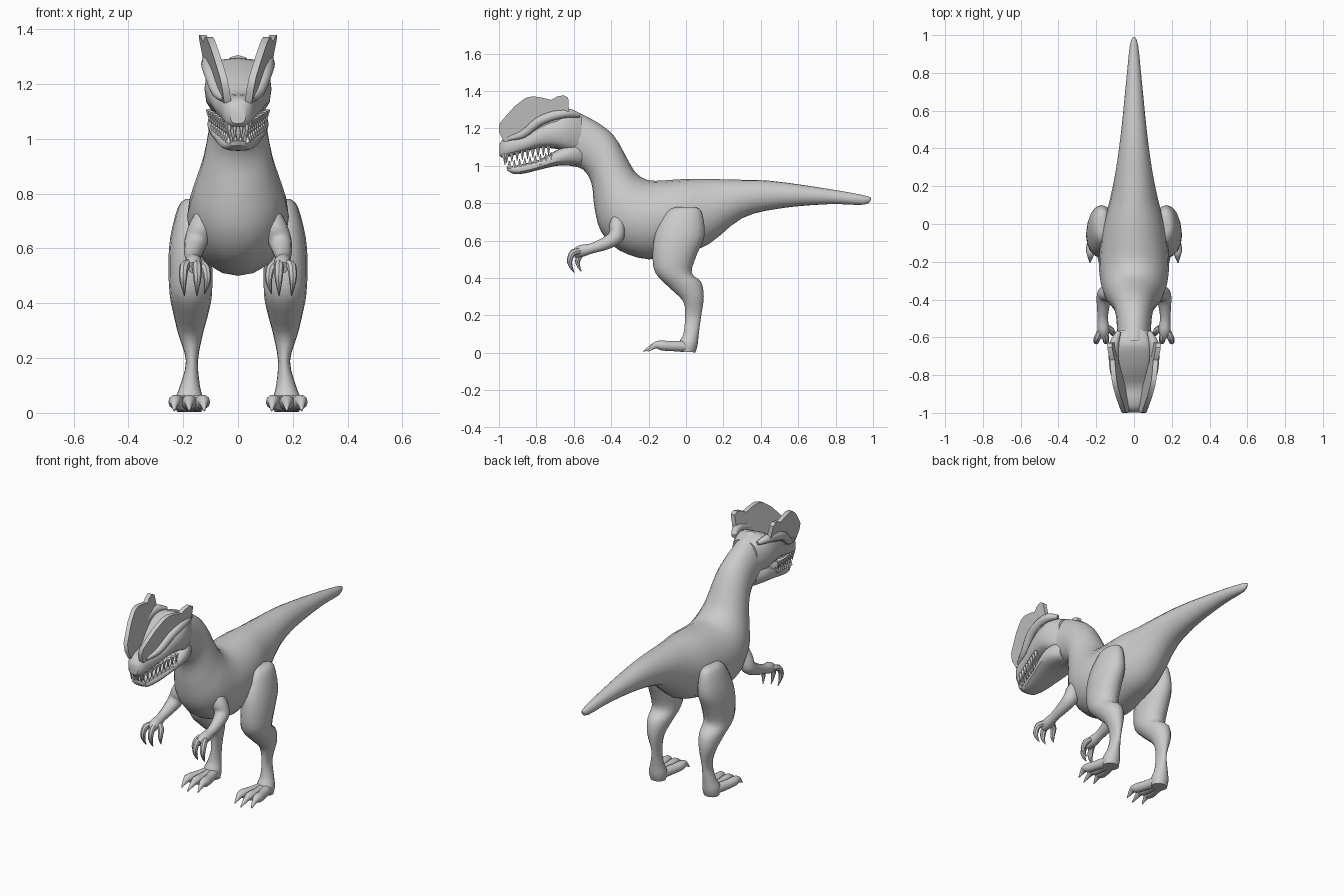
import bpy, bmesh, math
from mathutils import Vector as V


def material(name, rgb):
    m = bpy.data.materials.new(name)
    m.diffuse_color = (*rgb, 1)
    return m


SKIN = material("grey skin", (0.6, 0.6, 0.6))
TOOTH = material("white teeth", (0.9, 0.9, 0.9))


def finish(name, bm, mat, mirror, angle=40):
    bmesh.ops.recalc_face_normals(bm, faces=bm.faces)
    me = bpy.data.meshes.new(name)
    bm.to_mesh(me)
    bm.free()
    me.materials.append(mat)
    ob = bpy.data.objects.new(name, me)
    bpy.context.collection.objects.link(ob)
    if mirror:
        ob.modifiers.new("mirror", 'MIRROR').use_mirror_merge = False
    bpy.ops.object.select_all(action='DESELECT')
    ob.select_set(True)
    bpy.context.view_layer.objects.active = ob
    bpy.ops.object.shade_smooth_by_angle(angle=math.radians(angle))
    return ob


def spline(a, b, c, d, t):
    return 0.5 * (2 * b + (c - a) * t + (2 * a - 5 * b + 4 * c - d) * t * t
                  + (3 * b - a - 3 * c + d) * t ** 3)


def loft(name, strands, mat=SKIN, mirror=False, sides=16, steps=3, power=1.0):
    """Skin each strand of (centre, u, v) rings, smoothly interpolated."""
    bm = bmesh.new()
    for rings in strands:
        fine = []
        for i in range(len(rings) - 1):
            q = [rings[max(i - 1, 0)], rings[i], rings[i + 1],
                 rings[min(i + 2, len(rings) - 1)]]
            for s in range(steps):
                fine.append([spline(*[r[k] for r in q], s / steps) for k in range(3)])
        fine.append(rings[-1])
        loops = []
        for c, u, v in fine:
            loop = []
            for j in range(sides):
                a = 2 * math.pi * j / sides
                ca, sa = math.cos(a), math.sin(a)
                loop.append(bm.verts.new(
                    c + u * math.copysign(abs(ca) ** power, ca)
                    + v * math.copysign(abs(sa) ** power, sa)))
            loops.append(loop)
        for p, q in zip(loops, loops[1:]):
            for j in range(sides):
                k = (j + 1) % sides
                bm.faces.new((p[j], p[k], q[k], q[j]))
        bm.faces.new(loops[0])
        bm.faces.new(loops[-1])
    return finish(name, bm, mat, mirror)


def sections(rows):
    """Rows: y, z of one edge, y, z of the opposite edge, half width, x."""
    out = []
    for y1, z1, y2, z2, w, *x in rows:
        a, b = V((0, y1, z1)), V((0, y2, z2))
        out.append(((a + b) / 2 + V((x[0] if x else 0, 0, 0)), V((w, 0, 0)), (a - b) / 2))
    return out


def tube(points):
    """Rows: x, y, z, radius along a path."""
    ps = [V(p[:3]) for p in points]
    out = []
    for i, p in enumerate(ps):
        t = (ps[min(i + 1, len(ps) - 1)] - ps[max(i - 1, 0)]).normalized()
        v = t.cross(V((1, 0, 0))).normalized()
        out.append((p, v.cross(t) * points[i][3], v * points[i][3]))
    return out


# Tail, torso and neck
loft("body", [sections([
    (.99, .83, .99, .82, .004), (.94, .845, .95, .792, .022),
    (.74, .88, .76, .795, .042), (.45, .92, .5, .772, .07),
    (.25, .926, .3, .72, .098), (.12, .93, .12, .58, .13),
    (0, .93, -.03, .53, .165), (-.16, .92, -.2, .5, .185),
    (-.22, .93, -.36, .55, .18), (-.27, .965, -.455, .65, .16),
    (-.31, 1.03, -.49, .78, .13), (-.385, 1.16, -.505, .905, .105),
    (-.487, 1.24, -.55, .98, .092), (-.62, 1.305, -.62, 1.0, .088)])], sides=20)

# Upper head with snout
loft("upper_head", [sections([
    (-.56, 1.27, -.56, 1.06, .085), (-.63, 1.295, -.63, 1.07, .115),
    (-.70, 1.27, -.69, 1.09, .122), (-.78, 1.225, -.78, 1.095, .108),
    (-.86, 1.17, -.86, 1.075, .085), (-.93, 1.16, -.93, 1.055, .066),
    (-.975, 1.145, -.975, 1.042, .05), (-.998, 1.115, -.998, 1.055, .028)])], power=.7)

# Lower jaw
loft("lower_jaw", [sections([
    (-.55, 1.12, -.56, 1.0, .08), (-.62, 1.12, -.62, 1.003, .108),
    (-.69, 1.085, -.69, 1.0, .11), (-.78, 1.035, -.78, .98, .088),
    (-.86, 1.012, -.86, .96, .069), (-.92, 1.0, -.92, .957, .052),
    (-.96, .992, -.955, .975, .028)])], power=.75)

# Brow ridges
loft("brow_ridge", [tube([
    (.05, -.95, 1.145, .012), (.075, -.87, 1.17, .022), (.098, -.79, 1.235, .026),
    (.108, -.71, 1.268, .026), (.104, -.63, 1.282, .025), (.08, -.57, 1.27, .012)])],
    mirror=True, sides=10)

# Paired head crests, leaning outwards
outline = [(-.975, 1.13), (-1, 1.18), (-.998, 1.225), (-.96, 1.27), (-.915, 1.32),
           (-.86, 1.362), (-.82, 1.372), (-.77, 1.365), (-.72, 1.352), (-.69, 1.37),
           (-.655, 1.378), (-.63, 1.365), (-.625, 1.28), (-.75, 1.2), (-.87, 1.13)]
bm = bmesh.new()
sheets = []
for off in (-.013, .013):
    sheets.append([bm.verts.new((.036 + .2 * (z - 1.14) + .13 * (y + 1) + off, y, z))
                   for y, z in outline])
    bm.faces.new(sheets[-1])
for i in range(len(outline)):
    k = (i + 1) % len(outline)
    bm.faces.new((sheets[0][i], sheets[0][k], sheets[1][k], sheets[1][i]))
finish("head_crest", bm, SKIN, True)

# Teeth along both jaws
teeth = []
for i in range(9):
    y = -.735 - .028 * i
    f = i / 8
    x = .105 - .062 * f
    z = 1.093 - .043 * f
    teeth.append(tube([(x, y, z + .015, .013), (x - .004, y, z - .034, .002)]))
    zl = 1.045 - .05 * f
    xl = .092 - .057 * f
    teeth.append(tube([(xl, y + .013, zl - .01, .012), (xl, y + .013, zl + .03, .002)]))
for x in (.012, .032):
    teeth.append(tube([(x, -.972, 1.06, .012), (x, -.968, 1.005, .002)]))
    teeth.append(tube([(x * .8, -.94, .985, .01), (x * .8, -.942, 1.025, .002)]))
loft("teeth", teeth, TOOTH, True, sides=6, steps=1)

# Hind legs: front edge, back edge, half width, x
loft("hind_leg", [sections([
    (-.05, .78, .05, .78, .02, .17), (-.10, .755, .085, .75, .05, .168),
    (-.16, .65, .1, .63, .075, .172), (-.178, .54, .06, .53, .08, .174),
    (-.165, .43, .03, .43, .077, .172), (-.085, .345, .08, .38, .064, .172),
    (-.015, .275, .095, .30, .045, .173), (-.005, .19, .08, .19, .022, .168),
    (-.014, .10, .068, .10, .036, .175), (-.035, .06, .062, .04, .05, .178),
    (-.03, .005, .05, .003, .045, .178)])], mirror=True)

# Toes and their claws
loft("toes", [tube([
    (.178 + d * .3, .01, .035, .03), (.178 + d * .75, -.08, .036, .028),
    (.178 + d, -.135, .04, .027), (.178 + d * 1.05, -.165, .04, .018),
    (.178 + d * 1.1, r, .008, .003)])
    for d, r in ((-.05, -.205), (0, -.228), (.05, -.205))], mirror=True, sides=10)

# Arms
loft("arm", [tube([
    (.118, -.365, .757, .012), (.12, -.365, .73, .032), (.138, -.368, .67, .044),
    (.155, -.375, .62, .042), (.163, -.43, .585, .034), (.165, -.50, .56, .027),
    (.162, -.56, .545, .032), (.16, -.60, .53, .022)])], mirror=True, sides=12)

# Clawed fingers
fingers = [tube([
    (.16 + d * .4, -.56, .545, .018), (.16 + d, -.605, .535, .018),
    (.16 + d * 1.15, -.622, .495, .015), (.16 + d * 1.1, -.615, .46, .009),
    (.16 + d, -.597, .428, .002)]) for d in (-.01, .035)]
fingers.append(tube([(.14, -.55, .545, .018), (.118, -.565, .525, .017),
                     (.112, -.58, .49, .013), (.116, -.573, .46, .008),
                     (.122, -.56, .435, .002)]))
loft("fingers", fingers, mirror=True, sides=8)
